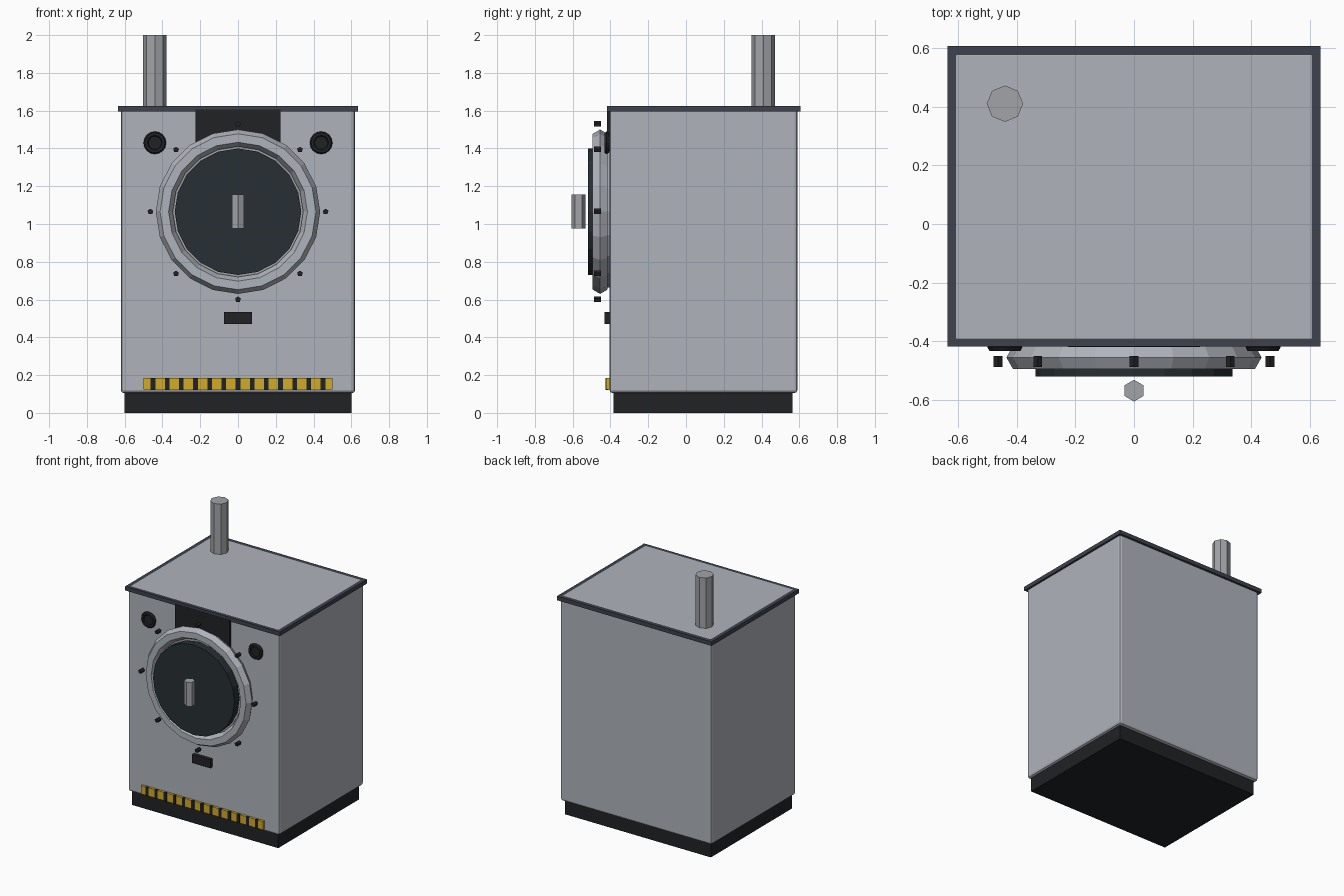
import bpy, math

if "Cube" in bpy.data.objects:
    bpy.data.objects.remove(bpy.data.objects["Cube"])

def mat(name, r, g, b):
    m = bpy.data.materials.new(name)
    m.diffuse_color = (r, g, b, 1)
    m.use_nodes = True
    m.node_tree.nodes["Principled BSDF"].inputs["Base Color"].default_value = m.diffuse_color
    return m

SHELL = mat("shell_grey", 0.43, 0.45, 0.50)
TRIM = mat("dark_trim", 0.05, 0.055, 0.075)
BLACK = mat("black", 0.015, 0.016, 0.018)
GLASS = mat("dark_glass", 0.02, 0.028, 0.034)
STEEL = mat("steel", 0.36, 0.37, 0.39)
YELLOW = mat("yellow", 0.65, 0.40, 0.02)
FACE = (math.pi / 2, 0, 0)   # turns a z axis towards the front

def finish(name, m):
    o = bpy.context.object
    o.name = name
    o.data.materials.append(m)
    return o

def box(name, x0, x1, y0, y1, z0, z1, m, bevel=0):
    bpy.ops.mesh.primitive_cube_add(size=1, location=((x0 + x1) / 2, (y0 + y1) / 2, (z0 + z1) / 2))
    o = finish(name, m)
    o.scale = (x1 - x0, y1 - y0, z1 - z0)
    bpy.ops.object.transform_apply(location=False, rotation=False, scale=True)
    if bevel:
        b = o.modifiers.new("bevel", 'BEVEL')
        b.width, b.segments = bevel, 2
    return o

def upright(name, sides, r, x, y, z0, z1, m):
    bpy.ops.mesh.primitive_cylinder_add(vertices=sides, radius=r, depth=z1 - z0, location=(x, y, (z0 + z1) / 2))
    return finish(name, m)

def disc(name, sides, r, x, z, y0, y1, m):
    bpy.ops.mesh.primitive_cylinder_add(vertices=sides, radius=r, depth=y1 - y0,
                                        location=(x, (y0 + y1) / 2, z), rotation=FACE)
    return finish(name, m)

def ring(name, n, k, R, r, x, y, z, m):
    bpy.ops.mesh.primitive_torus_add(major_segments=n, minor_segments=k, major_radius=R,
                                     minor_radius=r, location=(x, y, z), rotation=FACE)
    return finish(name, m)

# Cabinet, plinth, lid and exhaust pipe
box("plinth", -0.60, 0.60, -0.385, 0.565, 0, 0.11, BLACK)
box("cabinet", -0.62, 0.62, -0.405, 0.59, 0.105, 1.626, SHELL, 0.016)
box("lid_rim", -0.635, 0.635, -0.417, 0.607, 1.595, 1.625, TRIM)
upright("exhaust_pipe", 8, 0.062, -0.44, 0.41, 1.60, 2.0, STEEL)

# Round door with its ring, handle and bolts
CZ = 1.065
box("soot_panel", -0.225, 0.225, -0.419, -0.40, 1.30, 1.605, BLACK)
disc("door_seat", 20, 0.40, 0, CZ, -0.43, -0.395, STEEL)
ring("door_ring", 20, 6, 0.39, 0.045, 0, -0.455, CZ, SHELL)
disc("door_window", 20, 0.335, 0, CZ, -0.519, -0.46, GLASS)
upright("door_handle", 6, 0.037, 0, -0.568, 0.977, 1.155, STEEL)
for i in range(8):
    a = i * math.pi / 4
    disc(f"door_bolt_{i}", 5, 0.016, 0.464 * math.cos(a), CZ + 0.464 * math.sin(a), -0.487, -0.45, BLACK)

# Two round gauges
for side, x in (("left", -0.44), ("right", 0.44)):
    ring(f"gauge_rim_{side}", 16, 6, 0.046, 0.014, x, -0.42, 1.43, BLACK)
    disc(f"gauge_face_{side}", 16, 0.046, x, 1.43, -0.424, -0.40, BLACK)

# Vent slot and hazard strip
box("vent_slot", -0.075, 0.075, -0.432, -0.40, 0.47, 0.533, BLACK)
box("hazard_strip", -0.5, 0.5, -0.423, -0.40, 0.123, 0.185, YELLOW)
for i in range(13):
    x = -0.45 + 0.075 * i
    box(f"hazard_stripe_{i}", x - 0.012, x + 0.012, -0.426, -0.41, 0.122, 0.186, BLACK)
